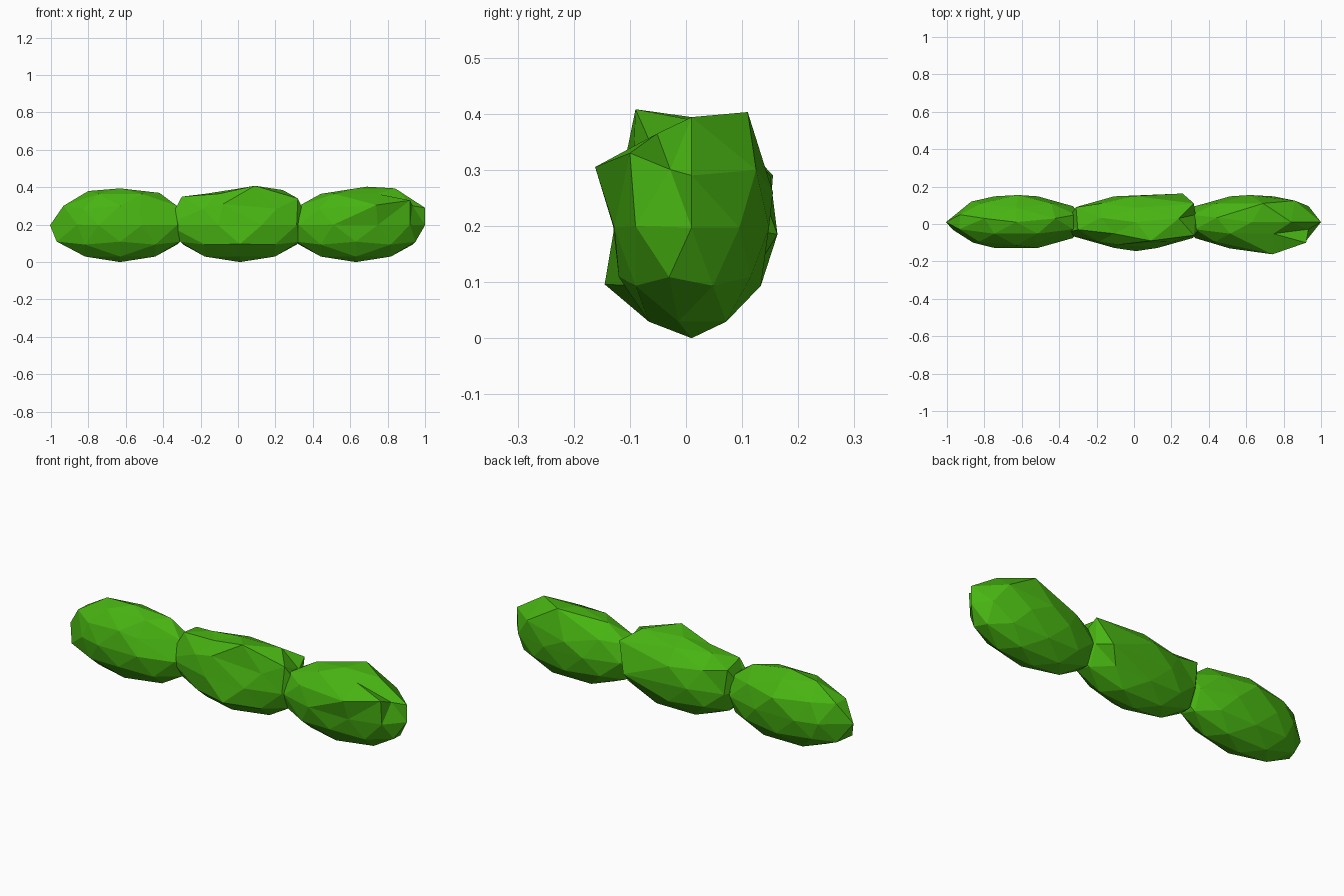
import bpy, bmesh, math
from mathutils import Matrix, Vector

if "Cube" in bpy.data.objects:
    bpy.data.objects.remove(bpy.data.objects["Cube"])

green = bpy.data.materials.new("leaf green")
green.diffuse_color = (0.065, 0.46, 0.006, 1)
green.use_nodes = True
green.node_tree.nodes["Principled BSDF"].inputs["Base Color"].default_value = green.diffuse_color

SIZE = Vector((0.375, 0.145, 0.197))


def clump(name, cx, pulls):
    """Low-poly ellipsoid of leaves; the nearest corner is pulled to each given point."""
    centre = Vector((cx, 0.01, 0.197))
    bm = bmesh.new()
    bmesh.ops.create_icosphere(bm, subdivisions=2, radius=1,
                               matrix=Matrix.Rotation(math.pi / 2, 4, 'Z'))
    free = list(bm.verts)
    moves = []
    for p in pulls:
        d = Vector(p) - centre
        q = Vector((d.x / SIZE.x, d.y / SIZE.y, d.z / SIZE.z))
        v = min(free, key=lambda w: (w.co - q.normalized()).length)
        free.remove(v)
        moves.append((v, q))
    for v, q in moves:
        v.co = q
    for v in bm.verts:
        v.co = centre + Vector((v.co.x * SIZE.x, v.co.y * SIZE.y, v.co.z * SIZE.z))
    bmesh.ops.recalc_face_normals(bm, faces=bm.faces)
    me = bpy.data.meshes.new(name)
    bm.to_mesh(me)
    bm.free()
    me.materials.append(green)
    bpy.context.collection.objects.link(bpy.data.objects.new(name, me))


# Three overlapping clumps in a row
clump("hedge_left", -0.63, [
    (-0.93, 0.05, 0.30), (-0.80, 0.03, 0.38), (-0.97, -0.03, 0.11),
    (-0.62, 0.155, 0.29), (-0.87, 0.12, 0.20), (-0.86, -0.10, 0.20),
    (-0.53, -0.10, 0.28), (-0.42, 0.03, 0.37)])
clump("hedge_middle", 0.01, [
    (-0.38, -0.05, 0.20), (-0.30, -0.03, 0.35), (-0.31, 0.09, 0.33),
    (0.09, -0.09, 0.408), (0.24, 0.03, 0.385), (0.26, 0.163, 0.185),
    (0.32, -0.06, 0.34), (0.32, 0.11, 0.33), (-0.08, -0.11, 0.31),
    (0.0, 0.15, 0.29), (0.01, -0.145, 0.096)])
clump("hedge_right", 0.63, [
    (0.92, -0.10, 0.33), (0.74, -0.162, 0.305), (1.0, 0.01, 0.29),
    (1.0, 0.01, 0.197), (0.84, 0.01, 0.394), (0.69, 0.11, 0.403),
    (0.86, 0.125, 0.30), (0.62, 0.155, 0.26), (0.51, -0.13, 0.20),
    (0.92, -0.09, 0.20)])
